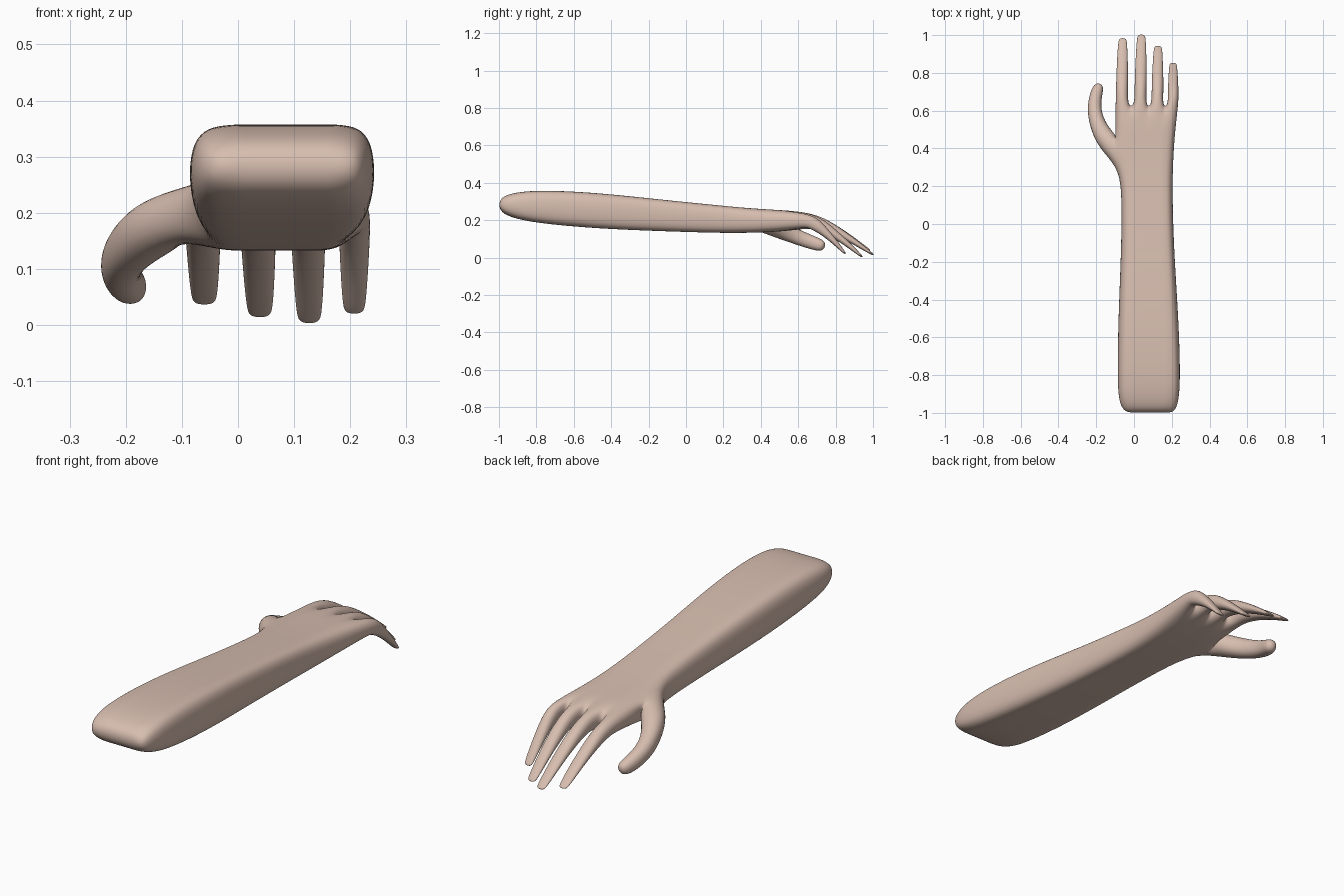
import bpy, bmesh
from mathutils import Vector

cube = bpy.data.objects.get("Cube")
if cube:
    bpy.data.objects.remove(cube, do_unlink=True)

skin = bpy.data.materials.new("skin")
skin.use_nodes = True
SKIN_COLOUR = (0.68, 0.51, 0.43, 1)
skin.diffuse_color = SKIN_COLOUR
skin.node_tree.nodes["Principled BSDF"].inputs["Base Color"].default_value = SKIN_COLOUR

# Finger edges across the knuckles, shared by every arm section
COLUMNS = [-0.10, -0.03, 0.0, 0.066, 0.09, 0.155, 0.176, 0.236]
LAST = len(COLUMNS) - 1

# Arm sections from elbow to knuckles: y, x min, x max, z min, z max
SECTIONS = [
    (-1.0, -0.05, 0.215, 0.25, 0.315),
    (-0.94, -0.085, 0.24, 0.215, 0.345),
    (-0.80, -0.09, 0.248, 0.185, 0.362),
    (-0.50, -0.086, 0.238, 0.157, 0.35),
    (-0.15, -0.07, 0.214, 0.142, 0.312),
    (0.15, -0.066, 0.205, 0.133, 0.282),
    (0.29, -0.082, 0.207, 0.132, 0.268),
    (0.46, -0.102, 0.216, 0.136, 0.256),
    (0.63, -0.10, 0.236, 0.152, 0.248),
]

bm = bmesh.new()


def section(y, x0, x1, z0, z1):
    """Top and bottom rows of one arm section, dipped a little at its edges."""
    top, bottom = [], []
    for i, c in enumerate(COLUMNS):
        u = (c - COLUMNS[0]) / (COLUMNS[-1] - COLUMNS[0])
        x = x0 + (x1 - x0) * u
        dip = 0.012 if i in (0, LAST) else 0
        top.append(bm.verts.new((x, y, z1 - dip)))
        bottom.append(bm.verts.new((x, y, z0 + dip)))
    return top, bottom


def limb(root, rings):
    """Bridge four root corners through rings of (centre, half width, half depth)."""
    centres = [Vector(r[0]) for r in rings]
    previous = root
    for i, (_, w, d) in enumerate(rings):
        tangent = (centres[min(i + 1, len(rings) - 1)] - centres[max(i - 1, 0)]).normalized()
        side = tangent.cross(Vector((0, 0, 1))).normalized()
        up = side.cross(tangent)
        w, d = w * 1.09, d * 1.09
        ring = [bm.verts.new(centres[i] + side * w * s + up * d * t)
                for s, t in ((-1, 1), (1, 1), (1, -1), (-1, -1))]
        for k in range(4):
            n = (k + 1) % 4
            bm.faces.new((previous[k], previous[n], ring[n], ring[k]))
        previous = ring
    bm.faces.new(previous)


# Forearm and palm, leaving the thumb root open
rows = [section(*s) for s in SECTIONS]
THUMB_SPAN = 6
for j, ((ta, ba), (tb, bb)) in enumerate(zip(rows, rows[1:])):
    for i in range(LAST):
        bm.faces.new((ta[i], ta[i + 1], tb[i + 1], tb[i]))
        bm.faces.new((ba[i], bb[i], bb[i + 1], ba[i + 1]))
    bm.faces.new((ta[-1], ba[-1], bb[-1], tb[-1]))
    if j != THUMB_SPAN:
        bm.faces.new((ta[0], tb[0], bb[0], ba[0]))

# Elbow end and the webs between the fingers
top, bottom = rows[0]
for i in range(LAST):
    bm.faces.new((top[i], bottom[i], bottom[i + 1], top[i + 1]))
top, bottom = rows[-1]
for i in range(1, LAST, 2):
    bm.faces.new((top[i], top[i + 1], bottom[i + 1], bottom[i]))

# Fingers: base x, tip x, tip y, tip z, half width
FINGERS = [
    (-0.064, -0.06, 0.985, 0.037, 0.032),
    (0.034, 0.039, 1.004, 0.014, 0.032),
    (0.124, 0.127, 0.944, 0.003, 0.031),
    (0.208, 0.207, 0.853, 0.02, 0.028),
]
# Shared curl: fraction of length, fraction of drop, width scale, half depth
CURL = [
    (0.22, 0.07, 1.0, 0.036),
    (0.48, 0.32, 0.96, 0.024),
    (0.74, 0.64, 0.85, 0.015),
    (0.94, 0.92, 0.72, 0.008),
    (1.0, 1.0, 0.55, 0.004),
]
for n, (x0, x1, y1, z1, w) in enumerate(FINGERS):
    a = 2 * n
    root = (top[a], top[a + 1], bottom[a + 1], bottom[a])
    limb(root, [((x0 + (x1 - x0) * f, 0.63 + (y1 - 0.63) * f, 0.2 + (z1 - 0.2) * drop), w * s, d)
                for f, drop, s, d in CURL])

# Thumb
(ta, ba), (tb, bb) = rows[THUMB_SPAN], rows[THUMB_SPAN + 1]
limb((ta[0], tb[0], bb[0], ba[0]), [
    ((-0.135, 0.43, 0.182), 0.056, 0.052),
    ((-0.185, 0.505, 0.148), 0.044, 0.047),
    ((-0.214, 0.60, 0.108), 0.037, 0.04),
    ((-0.202, 0.69, 0.075), 0.033, 0.036),
    ((-0.18, 0.745, 0.058), 0.026, 0.028),
])

bmesh.ops.recalc_face_normals(bm, faces=bm.faces)
mesh = bpy.data.meshes.new("arm_and_hand")
bm.to_mesh(mesh)
bm.free()
mesh.materials.append(skin)
mesh.polygons.foreach_set("use_smooth", [True] * len(mesh.polygons))
arm = bpy.data.objects.new("arm_and_hand", mesh)
bpy.context.collection.objects.link(arm)
smooth = arm.modifiers.new("rounding", "SUBSURF")
smooth.levels = smooth.render_levels = 3
